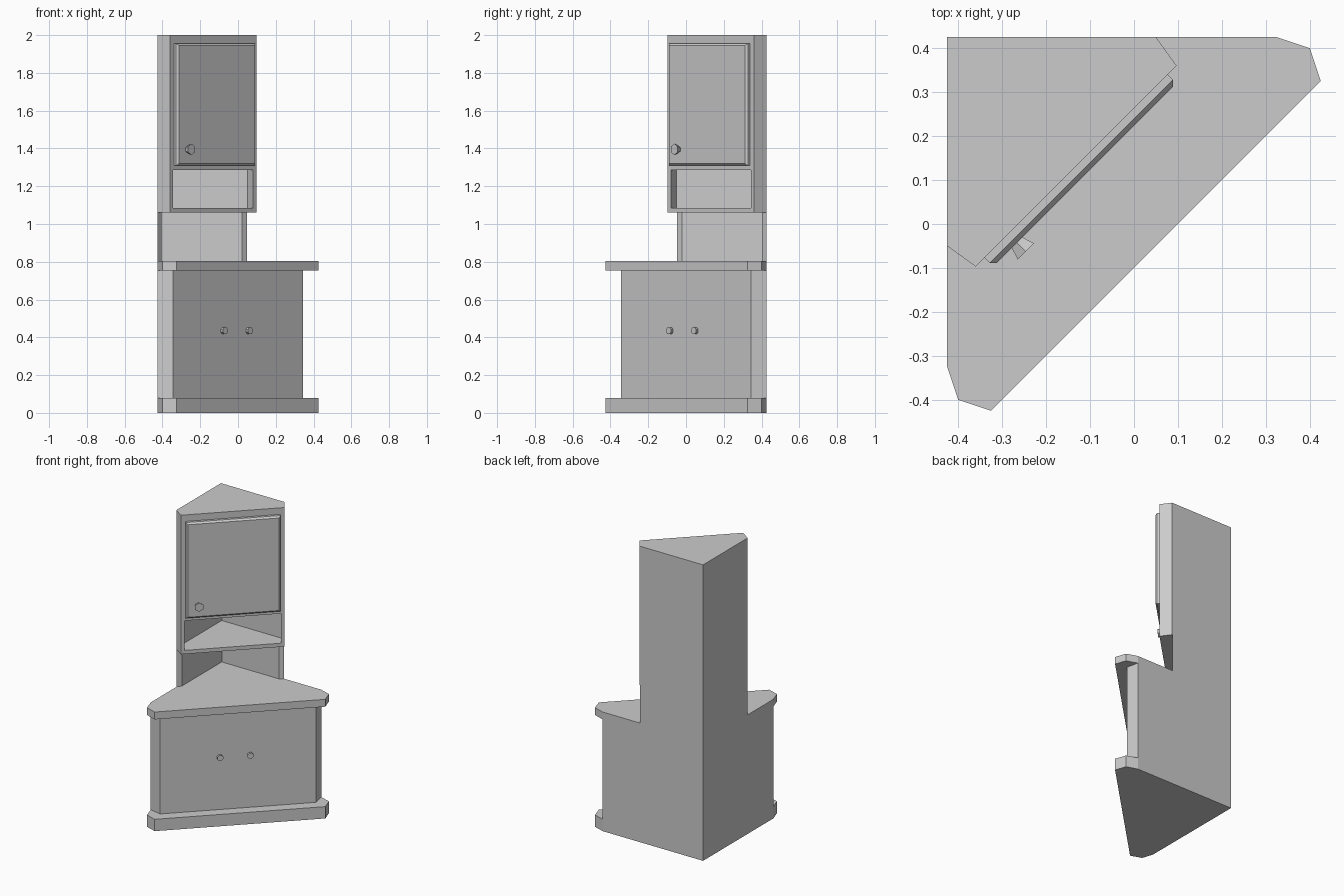
import bpy, bmesh, math
from mathutils import Matrix

if "Cube" in bpy.data.objects:
    bpy.data.objects.remove(bpy.data.objects["Cube"])

CORNER = (-0.425, 0.425)
DIAG = Matrix.Rotation(math.radians(45), 4, 'Z')   # local -y faces the diagonal front


def finish(name, bm):
    bmesh.ops.recalc_face_normals(bm, faces=bm.faces)
    me = bpy.data.meshes.new(name)
    bm.to_mesh(me)
    bm.free()
    ob = bpy.data.objects.new(name, me)
    bpy.context.collection.objects.link(ob)
    return ob


def corner_prism(name, half, z0, z1, corner=CORNER):
    """Extrude a footprint mirrored across the room-corner diagonal."""
    other = [(-y, -x) for x, y in reversed(half)]
    if math.dist(half[-1], other[0]) < 1e-6:
        other = other[1:]
    bm = bmesh.new()
    f = bm.faces.new([bm.verts.new((x, y, z0)) for x, y in [corner] + half + other])
    ext = bmesh.ops.extrude_face_region(bm, geom=[f])['geom']
    bmesh.ops.translate(bm, verts=[v for v in ext if isinstance(v, bmesh.types.BMVert)],
                        vec=(0, 0, z1 - z0))
    return finish(name, bm)


def knob(name, t, front, z, r_in, r_out, depth, sides, turn=0):
    """Knob standing on a diagonal front; t runs along that front."""
    bm = bmesh.new()
    m = (DIAG @ Matrix.Translation((t, front - depth / 2, z))
         @ Matrix.Rotation(math.radians(90), 4, 'X') @ Matrix.Rotation(turn, 4, 'Z'))
    bmesh.ops.create_cone(bm, cap_ends=True, segments=sides, radius1=r_in,
                          radius2=r_out, depth=depth, matrix=m)
    return finish(name, bm)


# Lower cabinet: plinth, body, counter
slab = [(0.325, 0.425), (0.40, 0.40), (0.425, 0.325)]
corner_prism("plinth", slab, 0, 0.08)
corner_prism("lower_body", [(0.325, 0.425), (0.343, 0.343)], 0.08, 0.755)
corner_prism("counter", slab, 0.755, 0.805)

# Open niche back walls
corner_prism("back_panels", [(0.048, 0.425), (0.022, 0.405), (-0.405, 0.405)], 0.805, 1.06)

# Upper cabinet with open shelf cut out
upper = corner_prism("upper_cabinet", [(0.05, 0.425), (0.097, 0.36)], 1.06, 2.0)
cutter = corner_prism("shelf_cutter", [(0.05, 0.405), (0.08, 0.343), (0.18, 0.243)],
                      1.085, 1.285, corner=(-0.405, 0.405))
cutter.hide_render = True
mod = upper.modifiers.new("shelf", 'BOOLEAN')
mod.operation = 'DIFFERENCE'
mod.solver = 'EXACT'
mod.object = cutter
bpy.context.view_layer.objects.active = upper
bpy.ops.object.modifier_apply(modifier=mod.name)
bpy.data.objects.remove(cutter)

# Upper door with bevelled front edges
bm = bmesh.new()
bmesh.ops.create_cube(bm, size=1)
bmesh.ops.scale(bm, vec=(0.59, 0.028, 0.647), verts=bm.verts)
bmesh.ops.translate(bm, vec=(0, 0.172, 1.6325), verts=bm.verts)
edges = [e for e in bm.edges if all(v.co.y < 0.165 for v in e.verts)]
bmesh.ops.bevel(bm, geom=edges, offset=0.011, segments=1, affect='EDGES')
bm.transform(DIAG)
finish("upper_door", bm)

# Knobs
knob("upper_knob", -0.218, 0.158, 1.395, 0.02, 0.03, 0.028, 6, math.radians(30 * 0))
for i, t in enumerate((-0.113, 0.075)):
    knob(f"lower_knob_{i + 1}", t, 0, 0.435, 0.018, 0.02, 0.018, 8, math.radians(22.5))
